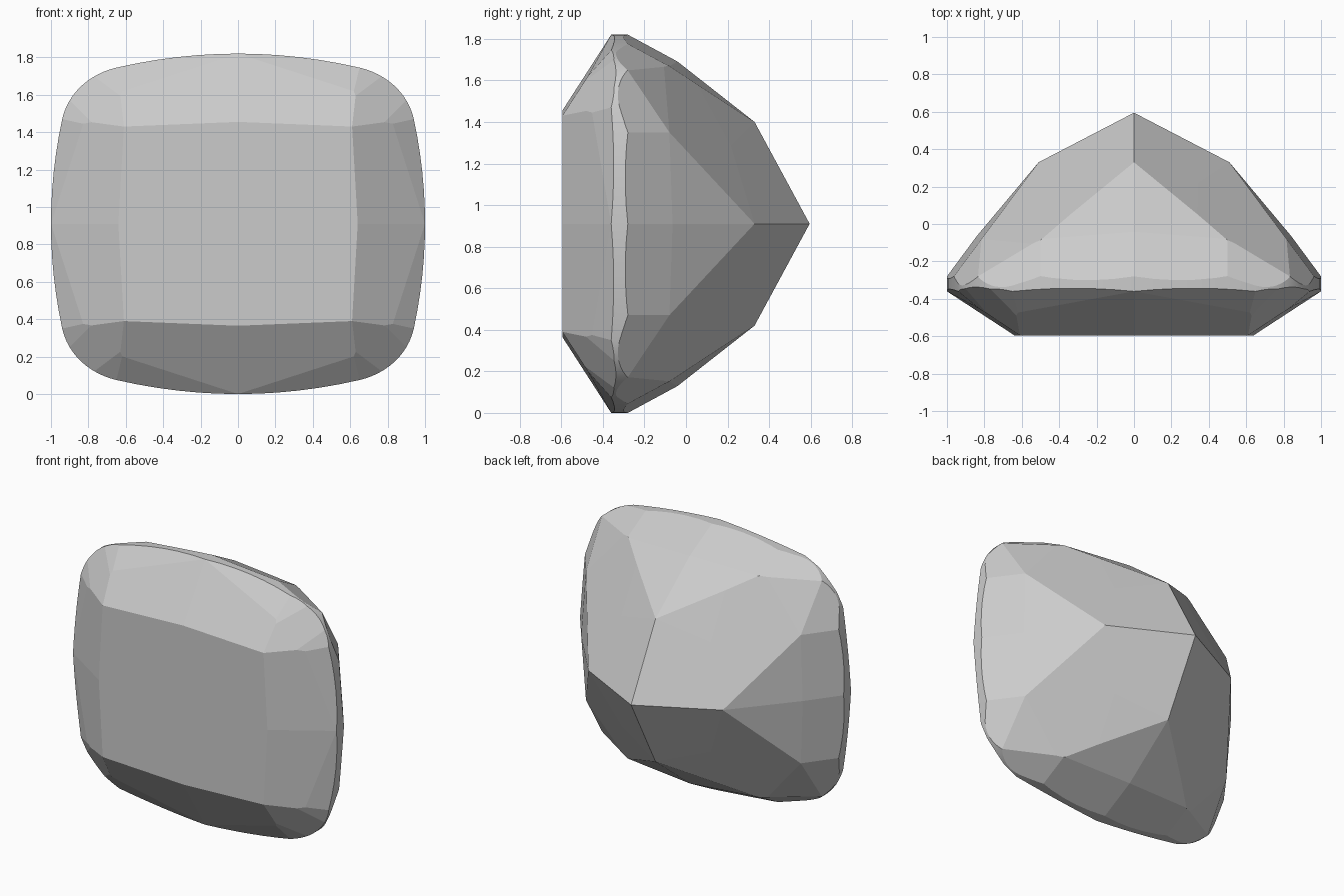
import bpy, bmesh
from mathutils import Vector
from mathutils.geometry import interpolate_bezier

if "Cube" in bpy.data.objects:
    bpy.data.objects.remove(bpy.data.objects["Cube"])

MID = 0.91               # height of the stone's axis above the ground
FRONT, BACK = -0.595, 0.595

# Quarter of the cushion outline (x, z): flat bows joined by a rounded corner
quarter = [(1 - 0.06 * (i / 6) ** 2, 0.56 * i / 6) for i in range(6)]
arc = interpolate_bezier(Vector((0.94, 0.56)), Vector((0.909, 0.701)),
                         Vector((0.79, 0.803)), Vector((0.65, 0.835)), 13)
quarter += [(p.x, p.y) for p in arc]
quarter += [(0.65 * i / 6, 0.91 - 0.075 * (i / 6) ** 2) for i in range(5, -1, -1)]
half = quarter + [(-x, z) for x, z in quarter[-2::-1]]
outline = half + [(x, -z) for x, z in half[-2:0:-1]]

# Straight cushion-shaped blank
bm = bmesh.new()
blank = bm.faces.new([bm.verts.new((x, FRONT, z)) for x, z in outline])
ext = bmesh.ops.extrude_face_region(bm, geom=[blank], use_keep_orig=True)
bmesh.ops.translate(bm, verts=[v for v in ext["geom"] if isinstance(v, bmesh.types.BMVert)],
                    vec=(0, 0.8 - FRONT, 0))
bmesh.ops.recalc_face_normals(bm, faces=bm.faces)

# Crown landmarks (one quarter)
top_y, low_y = -0.36, -0.28
tab_s, tab_t, tab_c = (0.64, FRONT, 0), (0, FRONT, 0.545), (0.61, FRONT, 0.52)
star_s, star_t = (0.76, -0.508, 0.52), (0.61, -0.508, 0.67)
g_s, g_t = (1, top_y, 0), (0, top_y, 0.91)
g_es, g_et, g_c = (0.94, top_y, 0.56), (0.65, top_y, 0.835), (0.834, top_y, 0.738)

# Pavilion landmarks (one quarter)
culet, diag = (0, BACK, 0), (0.34, 0.257, 0.30)
m_s, m_t = (0.51, 0.33, 0), (0, 0.33, 0.49)
n_s, n_t = (0.82, -0.04, 0), (0, -0.04, 0.78)
e_s, e_t = (0.815, -0.08, 0.44), (0.5, -0.08, 0.758)
p_s, p_t, p_c = (1, low_y, 0), (0, low_y, 0.91), (0.834, low_y, 0.738)
p_es, p_et = (0.963, low_y, 0.44), (0.5, low_y, 0.866)

facets = [
    # crown: mains, corner kite, girdle facets
    (tab_s, tab_c, g_s), (tab_t, tab_c, g_t), (tab_c, star_s, star_t),
    (star_s, g_s, g_es), (star_t, g_t, g_et), (star_s, g_es, g_c), (star_t, g_et, g_c),
    # pavilion: culet main, stars, side mains, corner kite, girdle facets
    (culet, m_s, m_t), (m_s, diag, e_s), (m_t, diag, e_t),
    (m_s, n_s, e_s), (m_t, n_t, e_t), (e_s, e_t, p_c),
    (e_s, p_s, p_es), (e_t, p_t, p_et), (e_s, p_es, p_c), (e_t, p_et, p_c),
]


def grind(points):
    """Cut a flat facet through three points, keeping the core side."""
    a, b, c = points
    n = (b - a).cross(c - a).normalized()
    if n.dot(Vector((0, -0.3, 0)) - a) > 0:
        n = -n
    bmesh.ops.bisect_plane(bm, geom=bm.verts[:] + bm.edges[:] + bm.faces[:], dist=1e-5,
                           plane_co=a, plane_no=n, clear_outer=True)
    bmesh.ops.holes_fill(bm, edges=[e for e in bm.edges if e.is_boundary], sides=0)


# Grind every facet in all four quarters
for tri in facets:
    for sx in (1, -1):
        for sz in (1, -1):
            grind([Vector((x * sx, y, z * sz)) for x, y, z in tri])

bmesh.ops.remove_doubles(bm, verts=bm.verts, dist=0.0005)
bmesh.ops.recalc_face_normals(bm, faces=bm.faces)
bmesh.ops.translate(bm, verts=bm.verts, vec=(0, 0, MID))

# Smooth girdle band, flat facets
for f in bm.faces:
    f.smooth = abs(f.normal.y) < 0.01
mesh = bpy.data.meshes.new("cushion_gem")
bm.to_mesh(mesh)
bm.free()
gem = bpy.data.objects.new("cushion_gem", mesh)
bpy.context.collection.objects.link(gem)
